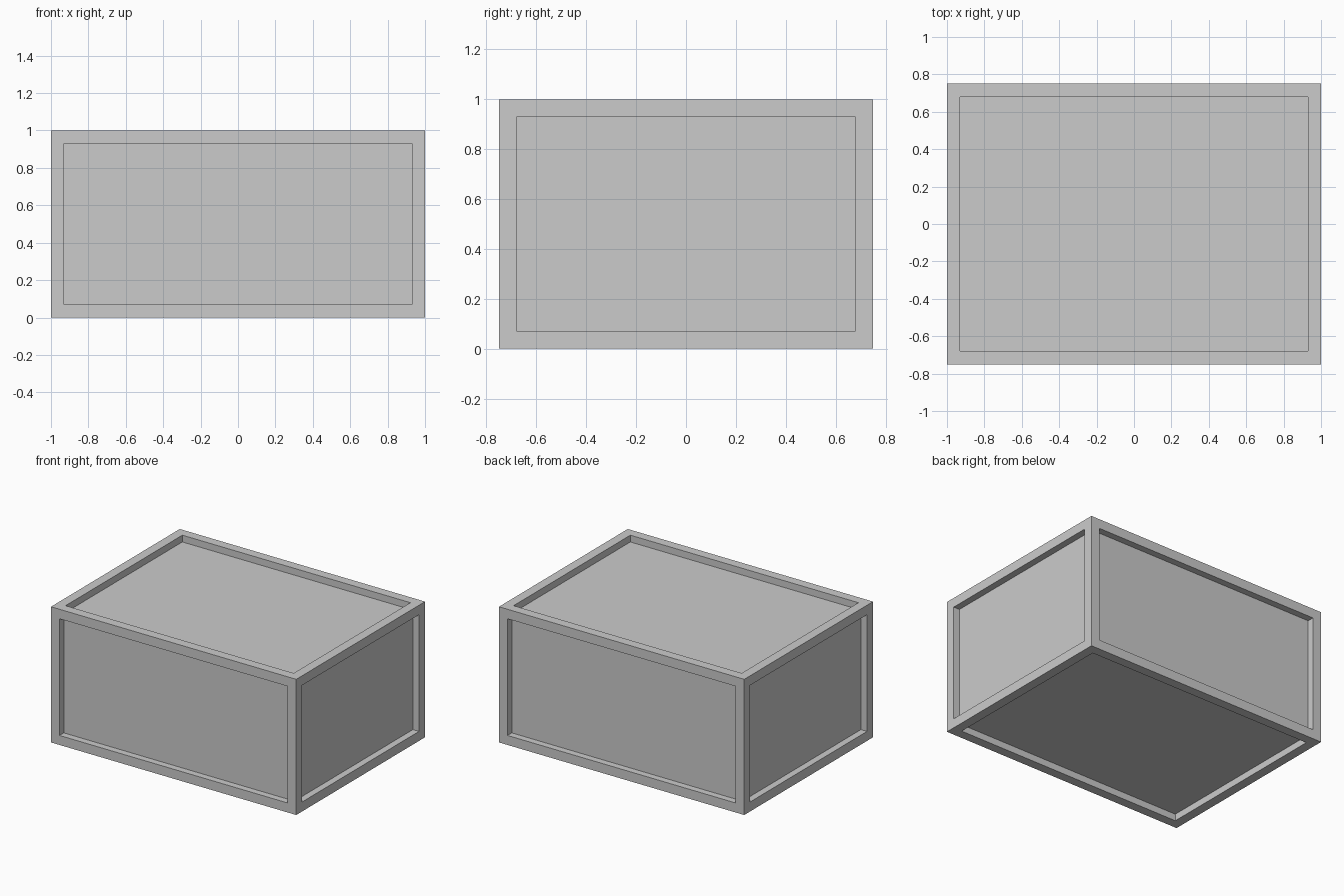
import bpy, bmesh
from mathutils import Matrix

if "Cube" in bpy.data.objects:
    bpy.data.objects.remove(bpy.data.objects["Cube"])

SIZE = (2.0, 1.5, 1.0)
BORDER = 0.07
DEPTH = 0.05

# Crate body: a box standing on the ground
bm = bmesh.new()
bmesh.ops.create_cube(bm, size=1.0)
bmesh.ops.transform(
    bm, verts=bm.verts,
    matrix=Matrix.Translation((0, 0, SIZE[2] / 2)) @ Matrix.Diagonal((*SIZE, 1)))

# Frame border on all six sides, then panels sunk straight inwards
panels = bm.faces[:]
bmesh.ops.inset_individual(bm, faces=panels, thickness=BORDER, use_even_offset=True)
panels = bmesh.ops.extrude_discrete_faces(bm, faces=panels)["faces"]
for panel in panels:
    panel.normal_update()
    bmesh.ops.translate(bm, verts=panel.verts, vec=-panel.normal * DEPTH)
bmesh.ops.recalc_face_normals(bm, faces=bm.faces)

mesh = bpy.data.meshes.new("crate")
bm.to_mesh(mesh)
bm.free()
crate = bpy.data.objects.new("crate", mesh)
bpy.context.collection.objects.link(crate)
